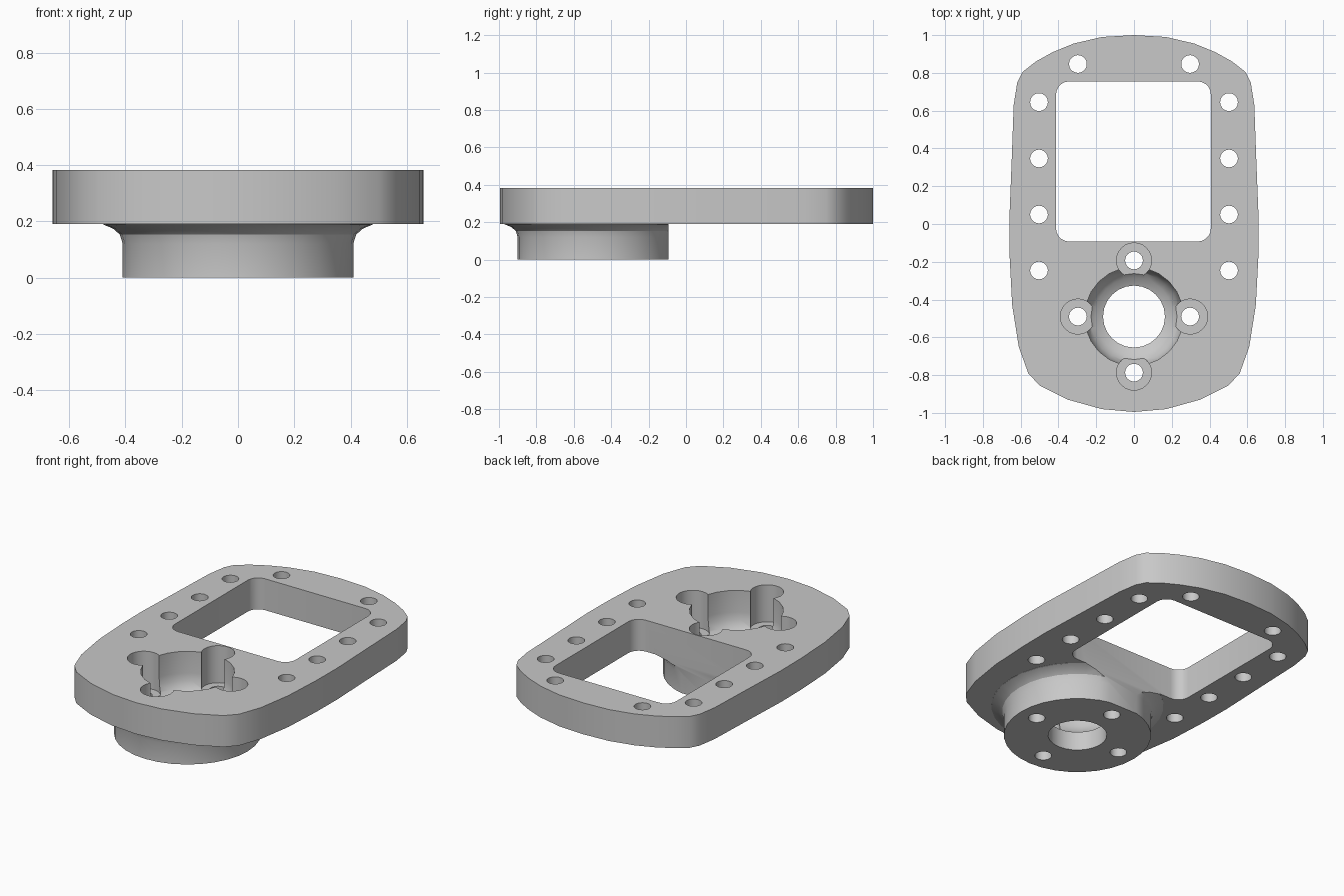
import bpy, bmesh, math

if "Cube" in bpy.data.objects:
    bpy.data.objects.remove(bpy.data.objects["Cube"])

grey = bpy.data.materials.new("light_grey")
grey.diffuse_color = (0.58, 0.58, 0.58, 1)
grey.use_nodes = True
grey.node_tree.nodes["Principled BSDF"].inputs["Base Color"].default_value = grey.diffuse_color


def finish(name, bm):
    bmesh.ops.recalc_face_normals(bm, faces=bm.faces)
    mesh = bpy.data.meshes.new(name)
    bm.to_mesh(mesh)
    bm.free()
    mesh.materials.append(grey)
    ob = bpy.data.objects.new(name, mesh)
    bpy.context.collection.objects.link(ob)
    return ob


def extrude(name, outline, z0, z1):
    bm = bmesh.new()
    low = [bm.verts.new((x, y, z0)) for x, y in outline]
    high = [bm.verts.new((x, y, z1)) for x, y in outline]
    bm.faces.new(low)
    bm.faces.new(high)
    n = len(low)
    for i in range(n):
        j = (i + 1) % n
        bm.faces.new((low[i], low[j], high[j], high[i]))
    return finish(name, bm)


def turned(name, profile, x, y, sides):
    """Closed solid of revolution from (radius, z) points, bottom to top."""
    bm = bmesh.new()
    angles = [2 * math.pi * i / sides for i in range(sides)]
    rings = [[bm.verts.new((x + r * math.cos(a), y + r * math.sin(a), z))
              for a in angles] for r, z in profile]
    for a, b in zip(rings, rings[1:]):
        for i in range(sides):
            j = (i + 1) % sides
            bm.faces.new((a[i], a[j], b[j], b[i]))
    bm.faces.new(rings[0])
    bm.faces.new(rings[-1])
    return finish(name, bm)


def combine(target, other, operation):
    mod = target.modifiers.new("join", 'BOOLEAN')
    mod.operation = operation
    mod.solver = 'EXACT'
    mod.object = other
    bpy.context.view_layer.objects.active = target
    bpy.ops.object.modifier_apply(modifier=mod.name)
    bpy.data.objects.remove(other)


# Plate with a rounded, mirrored outline
half = [(0, 1), (0.17, 0.99), (0.32, 0.955), (0.43, 0.91), (0.52, 0.86),
        (0.59, 0.805), (0.618, 0.75), (0.637, 0.63), (0.647, 0.35),
        (0.66, 0.02), (0.658, -0.18), (0.645, -0.43), (0.61, -0.65),
        (0.56, -0.79), (0.5, -0.855), (0.35, -0.93), (0.17, -0.98), (0, -0.995)]
outline = half + [(-x, y) for x, y in reversed(half[1:-1])]
plate = extrude("mounting_plate", outline, 0.19, 0.383)

# Round boss under the plate, with a fillet where they meet
CY = -0.49
boss = turned("boss", [(0.41, 0), (0.41, 0.12), (0.42, 0.153), (0.444, 0.174),
                       (0.48, 0.189), (0.48, 0.25)], 0, CY, 32)
combine(plate, boss, 'UNION')

# Rectangular window with rounded corners, trimming the boss flush
r, x0, x1, y0, y1 = 0.07, -0.413, 0.407, -0.093, 0.755
window = []
for k, (cx, cy) in enumerate([(x1 - r, y1 - r), (x0 + r, y1 - r),
                              (x0 + r, y0 + r), (x1 - r, y0 + r)]):
    for s in range(6):
        a = math.pi / 2 * (k + s / 5)
        window.append((cx + r * math.cos(a), cy + r * math.sin(a)))
combine(plate, extrude("window_cutter", window, -0.2, 0.6), 'DIFFERENCE')

# Central bore with a bowl-shaped seat
bowl = [(0.164, -0.1), (0.164, 0.115), (0.207, 0.135), (0.238, 0.165),
        (0.256, 0.205), (0.262, 0.25), (0.262, 0.5)]
combine(plate, turned("bore_cutter", bowl, 0, CY, 24), 'DIFFERENCE')

# Four counterbored screw holes around the bore
for dx, dy in [(0.297, 0), (-0.297, 0), (0, 0.297), (0, -0.297)]:
    profile = [(0.047, -0.1), (0.047, 0.155), (0.093, 0.155), (0.093, 0.5)]
    combine(plate, turned("screw_cutter", profile, dx, CY + dy, 24), 'DIFFERENCE')

# Plain holes around the rim
for side in (-1, 1):
    spots = [(0.503 * side, y) for y in (0.645, 0.347, 0.05, -0.246)]
    for x, y in spots + [(0.297 * side, 0.847)]:
        combine(plate, turned("hole_cutter", [(0.047, 0), (0.047, 0.6)], x, y, 20),
                'DIFFERENCE')

# Keep crisp edges, smooth the curved walls
bpy.ops.object.select_all(action='DESELECT')
plate.select_set(True)
bpy.context.view_layer.objects.active = plate
bpy.ops.object.shade_smooth_by_angle(angle=math.radians(30))
